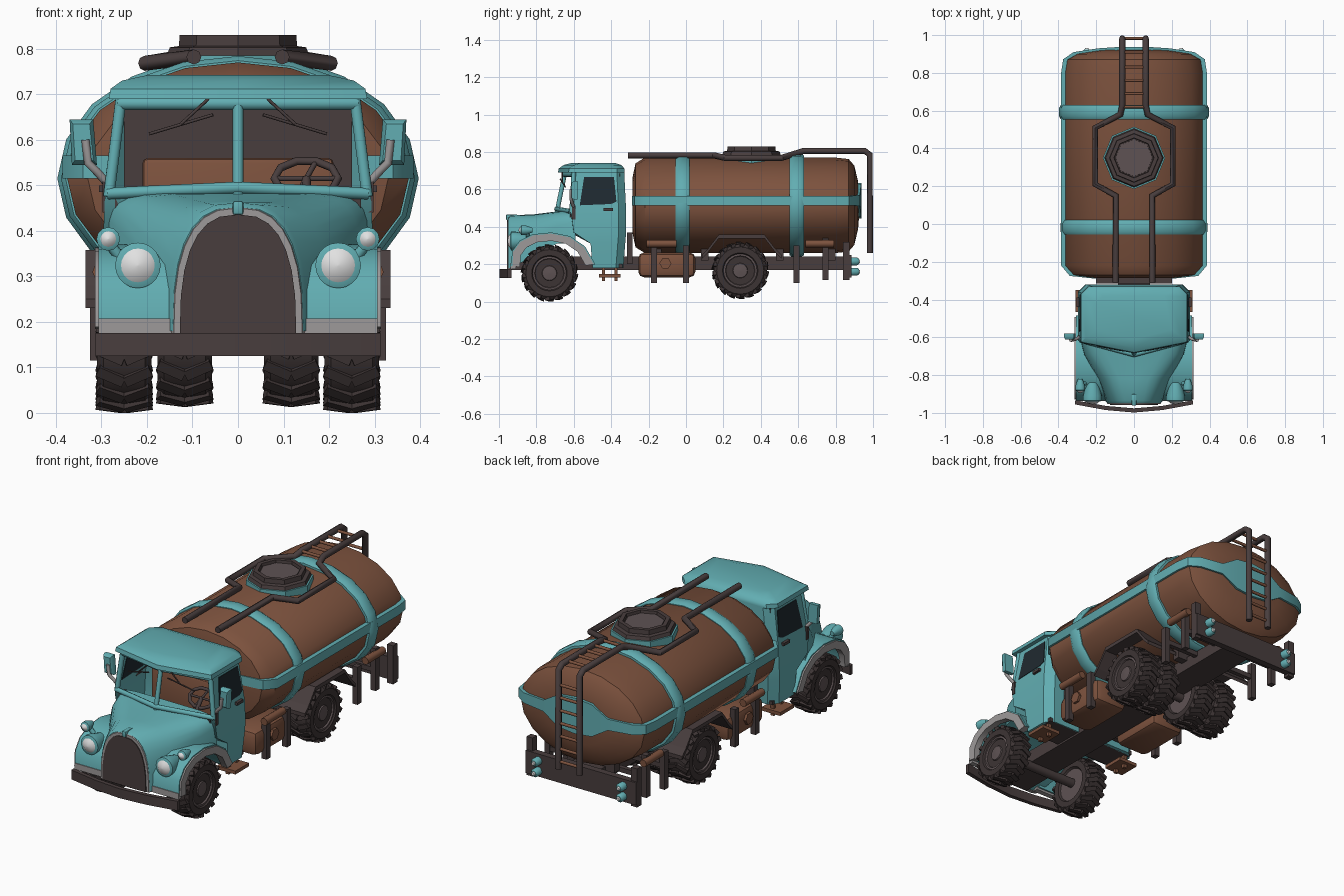
import bpy, bmesh, math
from mathutils import Matrix, Vector

if "Cube" in bpy.data.objects:
    bpy.data.objects.remove(bpy.data.objects["Cube"])

def material(name, *c):
    m = bpy.data.materials.new(name)
    m.diffuse_color = (*c, 1)
    m.use_nodes = True
    m.node_tree.nodes["Principled BSDF"].inputs["Base Color"].default_value = m.diffuse_color
    return m

TEAL = material("teal paint", .122, .42, .445)
BROWN = material("brown paint", .205, .085, .048)
DARK = material("dark metal", .066, .048, .048)
TYRE = material("tyre rubber", .046, .034, .034)
HUB = material("hub metal", .112, .085, .087)
GREY = material("grey trim", .34, .32, .32)
WHITE = material("lamp white", .75, .75, .75)
GLASS = material("dark glass", .014, .023, .03)

def finish(name, bm, mat, smooth=40):
    bmesh.ops.recalc_face_normals(bm, faces=bm.faces)
    me = bpy.data.meshes.new(name)
    bm.to_mesh(me)
    bm.free()
    me.materials.append(mat)
    ob = bpy.data.objects.new(name, me)
    bpy.context.collection.objects.link(ob)
    if smooth:
        bpy.ops.object.select_all(action='DESELECT')
        ob.select_set(True)
        bpy.context.view_layer.objects.active = ob
        bpy.ops.object.shade_smooth_by_angle(angle=math.radians(smooth))
    return ob

def loft(name, rings, mat, closed=False, skip=None, smooth=40):
    bm = bmesh.new()
    vs = [[bm.verts.new(p) for p in r] for r in rings]
    n = len(vs[0])
    for i in range(len(vs) if closed else len(vs) - 1):
        a, b = vs[i], vs[(i + 1) % len(vs)]
        for j in range(n):
            if not (skip and skip(i, j)):
                k = (j + 1) % n
                bm.faces.new((a[j], a[k], b[k], b[j]))
    if not closed:
        bm.faces.new(vs[0])
        bm.faces.new(vs[-1])
    return finish(name, bm, mat, smooth)

def lathe(name, prof, c, axis, mat, n=20, smooth=40):
    rings = []
    for a, r in prof:
        ring = []
        for k in range(n):
            t = math.tau * k / n
            u, v = max(r, .001) * math.cos(t), max(r, .001) * math.sin(t)
            p = {'X': (a, u, v), 'Y': (u, a, v), 'Z': (u, v, a)}[axis]
            ring.append(Vector(p) + Vector(c))
        rings.append(ring)
    return loft(name, rings, mat, smooth=smooth)

def box(name, lo, hi, mat, bevel=0):
    bm = bmesh.new()
    mid = (Vector(lo) + Vector(hi)) / 2
    size = [abs(h - l) for l, h in zip(lo, hi)]
    bmesh.ops.create_cube(bm, size=1, matrix=Matrix.Translation(mid) @ Matrix.Diagonal((*size, 1)))
    if bevel:
        bmesh.ops.bevel(bm, geom=bm.edges[:], offset=bevel, segments=2, affect='EDGES', profile=.5)
    return finish(name, bm, mat, 35 if bevel else 0)

def tube(name, pts, r, mat, cyclic=False):
    cu = bpy.data.curves.new(name, 'CURVE')
    cu.dimensions, cu.bevel_depth, cu.bevel_resolution, cu.use_fill_caps = '3D', r, 2, True
    sp = cu.splines.new('POLY')
    sp.points.add(len(pts) - 1)
    for p, q in zip(sp.points, pts):
        p.co = (*q, 1)
    sp.use_cyclic_u = cyclic
    ob = bpy.data.objects.new(name, cu)
    bpy.context.collection.objects.link(ob)
    cu.materials.append(mat)
    bpy.ops.object.select_all(action='DESELECT')
    ob.select_set(True)
    bpy.context.view_layer.objects.active = ob
    bpy.ops.object.convert(target='MESH')
    bpy.ops.object.shade_smooth_by_angle(angle=math.radians(50))

# --- tank, bands and side stripe ---
RX, RZ, ZC, N = .375, .255, .515, 20
ell = lambda y, s, d=0: [((RX * s + d) * math.cos(math.tau * k / N), y,
                          ZC + (RZ * s + d) * math.sin(math.tau * k / N)) for k in range(N)]
loft("tank", [ell(y, s) for y, s in ((-.285, .6), (-.27, .88), (-.22, 1), (.8, 1), (.87, .97),
     (.9, .83), (.92, .5), (.93, .01))], BROWN)
for y0, e in ((-.018, .014), (.592, .022)):
    loft("tank_band", [ell(y0 + dy, 1, d) for dy, d in ((-.038, -.03), (-.038, e - .01), (-.022, e),
         (.022, e), (.038, e - .01), (.038, -.03))], TEAL, closed=True)
half = [(.2, -.29, .025), (.34, -.275, .025), (.386, -.22, .025), (.386, .8, .025), (.375, .872, .025),
        (.32, .91, .027), (.19, .93, .03), (.1, .936, .085), (0, .938, .095)]
path = half + [(-x, y, h) for x, y, h in half[-2::-1]]
loft("tank_stripe", [[(x, y, .54 - h), (x, y, .54 + h), (x * .94, .32 + (y - .32) * .96, .54 + h),
     (x * .94, .32 + (y - .32) * .96, .54 - h)] for x, y, h in path], TEAL)

# --- hatch ---
lathe("hatch_collar", [(.72, .165), (.785, .165)], (0, .35, 0), 'Z', TEAL, 8, 0)
lathe("hatch_rim", [(.78, .158), (.803, .15), (.806, .13), (.83, .128), (.83, .106), (.812, .104), (.812, 0)],
      (0, .35, 0), 'Z', DARK, 8, 0)
lathe("hatch_lid", [(.8, .1), (.818, .098)], (0, .35, 0), 'Z', HUB, 8, 0)

# --- ladder rails and rungs ---
for s in (-1, 1):
    tube("ladder_rail", [(s * x, y, z) for x, y, z in ((.097, -.31, .782), (.097, .15, .782), (.205, .21, .768),
         (.205, .51, .768), (.072, .58, .79), (.062, .63, .806), (.062, .955, .806), (.062, .983, .785),
         (.062, .983, .26))], .0165, DARK)
for p in [(y, .806) for y in (.62, .69, .76, .83, .91)] + [(.983, .3 + .068 * i) for i in range(7)]:
    tube("ladder_rung", [(-.062, *p), (.062, *p)], .008, BROWN)

# --- cab shell with open windscreen: z, half width, front centre, front corner, back ---
levels = [(.18, .285, -.5, -.5, -.335), (.31, .295, -.51, -.51, -.325), (.37, .297, -.62, -.6, -.32),
          (.482, .292, -.695, -.615, -.32), (.69, .262, -.645, -.6, -.33), (.69, .284, -.685, -.628, -.33),
          (.712, .28, -.68, -.625, -.33), (.73, .255, -.655, -.6, -.345), (.742, .2, -.61, -.56, -.38)]
loft("cab_shell", [[(0, c, z), (w, f, z), (w, b - .04, z), (w - .04, b, z), (.04 - w, b, z),
     (-w, b - .04, z), (-w, f, z)] for z, w, c, f, b in levels], TEAL,
     skip=lambda i, j: i == 3 and j in (0, 6))
tube("windscreen_post", [(0, -.692, .47), (0, -.645, .7)], .012, TEAL)
tube("windscreen_sill", [(.285, -.615, .482), (0, -.692, .495), (-.285, -.615, .482)], .013, TEAL)
tube("windscreen_header", [(.262, -.6, .68), (0, -.648, .68), (-.262, -.6, .68)], .015, TEAL)
box("cab_rear_lining", (-.25, -.36, .3), (.25, -.352, .685), DARK)
box("seat", (-.21, -.43, .3), (.21, -.365, .56), BROWN, .012)
box("dashboard", (-.27, -.62, .4), (.27, -.57, .47), DARK)

# --- steering wheel ---
ring = [Vector((.15 + .07 * math.cos(t), -.52 + .03 * math.sin(t), .515 + .04 * math.sin(t)))
        for t in [math.tau * k / 10 for k in range(10)]]
tube("steering_wheel", ring, .009, DARK, True)
for a, b in ((0, 5), (7, 2)):
    tube("steering_spoke", [ring[a], ring[b]], .006, DARK)
tube("steering_column", [(.15, -.52, .515), (.15, -.59, .43)], .01, DARK)

# --- bonnet and grille ---
def arch(y, w, zb, zt, n):
    ts = [math.pi * k / 14 for k in range(15)]
    return [(math.copysign(w * abs(math.cos(t)) ** (2 / n), math.cos(t)), y,
             zb + (zt - zb) * max(math.sin(t), 0) ** (2 / n)) for t in ts]
loft("bonnet", [arch(*a) for a in ((-.59, .29, .31, .488, 7), (-.69, .265, .31, .482, 5), (-.82, .195, .24, .466, 3.2),
     (-.935, .152, .18, .462, 2.7), (-.948, .143, .18, .452, 2.7))], TEAL)
loft("grille_surround", [arch(-.94, .146, .175, .455, 2.6), arch(-.953, .141, .175, .45, 2.6)], GREY)
loft("grille", [arch(-.94, .128, .175, .436, 2.6), arch(-.958, .128, .175, .436, 2.6)], DARK)
box("bonnet_ornament", (-.012, -.962, .435), (.012, -.9, .466), TEAL, .006)

# --- bumper ---
loft("bumper", [[(x, y, .125), (x, y, .175), (x, y + .022, .175), (x, y + .022, .125)]
     for x, y in ((-.313, -.955), (-.15, -.985), (0, -.998), (.15, -.985), (.313, -.955))], DARK, smooth=20)

arc = [(-.935, .19), (-.93, .27), (-.89, .325), (-.82, .36), (-.72, .37), (-.62, .35), (-.54, .295), (-.485, .2)]
near = lambda y, z, k: (-.72 + (y + .72) * k, .165 + (z - .165) * k)
for s in (-1, 1):
    # fender with grey lip
    def fender(name, x0, x1, k0, k1, mat):
        loft(name, [[(s * x0, *near(y, z, k0)), (s * x1, *near(y, z, k0)), (s * x1, *near(y, z, k1)),
             (s * x0, *near(y, z, k1))] for y, z in arc], mat, smooth=50)
    fender("fender", .13, .306, 1, .84, TEAL)
    fender("fender_lip", .28, .314, .97, .78, GREY)
    box("fender_strip", (s * .12, -.938, .175), (s * .306, -.91, .207), GREY)
    # lamps
    lathe("headlight_housing", [(-.94, .038), (-.935, .05), (-.91, .05), (-.84, .03)], (s * .22, 0, .324), 'Y', TEAL)
    lathe("headlight_lens", [(-.955, 0), (-.95, .025), (-.936, .042)], (s * .22, 0, .324), 'Y', WHITE)
    lathe("side_lamp_housing", [(-.885, .018), (-.88, .026), (-.86, .026), (-.82, .012)], (s * .285, 0, .382), 'Y', TEAL, 12)
    lathe("side_lamp_lens", [(-.895, 0), (-.891, .012), (-.882, .02)], (s * .285, 0, .382), 'Y', WHITE, 12)
    tube("side_lamp_stalk", [(s * .285, -.85, .375), (s * .25, -.84, .33)], .012, TEAL)
    # side window, door handle, hinge, pillar
    win = [(-.568, .515), (-.545, .665), (-.385, .665), (-.372, .535), (-.40, .522)]
    wx = lambda z, d: s * (.292 - .03 * (z - .482) / .208 + d)
    loft("side_window", [[(wx(z, d), y, z) for y, z in win] for d in (-.003, .003)], GLASS, smooth=0)
    box("door_handle", (s * .29, -.44, .485), (s * .305, -.39, .5), DARK)
    box("mirror_bracket", (s * .285, -.61, .44), (s * .298, -.59, .51), DARK)
    tube("windscreen_pillar", [(s * .284, -.612, .475), (s * .257, -.6, .69)], .013, TEAL)
    # mirror
    loft("mirror_housing", [[(s * x0, -.6 + e, z0), (s * x1, -.6 + e, z0), (s * (x1 + .005), -.6 + e, z0 + h),
         (s * (x0 + .008), -.6 + e, z0 + h)] for x0, x1, z0, h, e in ((.318, .358, .555, .08, -.012),
         (.31, .365, .545, .1, 0), (.31, .365, .545, .1, .02))], TEAL)
    tube("mirror_arm", [(s * .335, -.615, .6), (s * .33, -.615, .55), (s * .31, -.61, .53), (s * .288, -.6, .505)], .009, GREY)
    # wiper
    tube("wiper_blade", [(s * .195, -.645, .613), (s * .055, -.672, .655)], .0035, DARK)
    tube("wiper_arm", [(s * .065, -.662, .69), (s * .125, -.662, .635)], .0035, DARK)
    # cab step
    box("cab_step", (s * .2, -.465, .13), (s * .31, -.35, .148), BROWN)
    for y in (-.44, -.375):
        box("step_bracket", (s * .24, y - .008, .11), (s * .26, y + .008, .2), BROWN)
    # fuel tank, pipes and posts along the side
    box("fuel_tank", (s * .09, -.255, .13), (s * .285, .05, .262), BROWN, .03)
    lathe("fuel_cap", [(0, .032), (s * .015, .032)], (s * .283, -.11, .205), 'X', BROWN, 6, 0)
    for y0, y1 in ((-.21, -.05), (.64, .79)):
        tube("side_pipe", [(s * .3, y0, .31), (s * .3, y1, .31)], .02, BROWN)
    for y, z0, z1 in ((-.172, .1, .3), (0, .1, .3), (.592, .1, .3), (.745, .115, .34)):
        box("side_post", (s * .27, y - .016, z0), (s * .3, y + .016, z1), DARK)
        box("post_crossbar", (0, y - .012, .21), (s * .28, y + .012, .235), DARK)
    # rear mudguard
    loft("rear_mudguard", [[(s * .15, y, z), (s * .335, y, z), (s * .335, y, z - .02), (s * .15, y, z - .02)]
         for y, z in ((.085, .25), (.115, .28), (.175, .358), (.42, .358), (.48, .28), (.51, .25))], DARK, smooth=0)
    # rear lamps
    for z in (.215, .16):
        lathe("rear_lamp", [(.88, .022), (.915, .022), (.925, .014)], (s * .25, 0, z), 'Y', TEAL, 10)
        lathe("rear_lamp_lens", [(.92, .014), (.931, .008)], (s * .25, 0, z), 'Y', WHITE, 10)
    box("rear_post", (s * .29, .84, .115), (s * .325, .875, .32), DARK)

# --- chassis ---
box("chassis_spine", (-.085, -.95, .17), (.085, .87, .24), DARK)
for y in (-.15, .1, .5, .78):
    box("tank_cradle", (-.14, y - .02, .22), (.14, y + .02, .3), DARK)
box("rear_beam", (-.325, .85, .13), (.325, .885, .25), DARK)
box("cab_bulkhead", (-.2, -.315, .2), (.2, -.285, .37), DARK)
box("cab_floor", (-.27, -.5, .18), (.27, -.34, .2), DARK)

# --- wheels with chevron tread ---
def wheel(name, x, y, z, s):
    c = (x, y, z)
    lathe(name + "_tyre", [(s * a, r) for a, r in ((-.046, .085), (-.06, .095), (-.06, .126), (-.046, .142),
          (.046, .142), (.06, .126), (.06, .095), (.046, .085))], c, 'X', TYRE, 24)
    lathe(name + "_hub", [(s * a, r) for a, r in ((-.05, 0), (-.05, .09), (.052, .092), (.054, .08), (.034, .072),
          (.034, .045), (.052, .038), (.056, 0))], c, 'X', HUB, 16)
    bm = bmesh.new()
    for i in range(18):
        for d in (-1, 1):
            bmesh.ops.create_cube(bm, size=1, matrix=Matrix.Translation(c)
                @ Matrix.Rotation(math.tau * i / 18, 4, 'X') @ Matrix.Translation((d * .029, 0, .14))
                @ Matrix.Rotation(d * .4, 4, 'Z') @ Matrix.Rotation(d * .12, 4, 'Y')
                @ Matrix.Diagonal((.062, .024, .018, 1)))
    finish(name + "_tread", bm, TYRE, 0)

for s in (-1, 1):
    wheel("front_wheel", s * .25, -.73, .152, s)
    wheel("rear_outer_wheel", s * .25, .29, .166, s)
    wheel("rear_inner_wheel", s * .117, .29, .166, s)
for y in (-.73, .29):
    lathe("axle", [(-.24, .025), (.24, .025)], (0, y, .16), 'X', DARK, 10)
